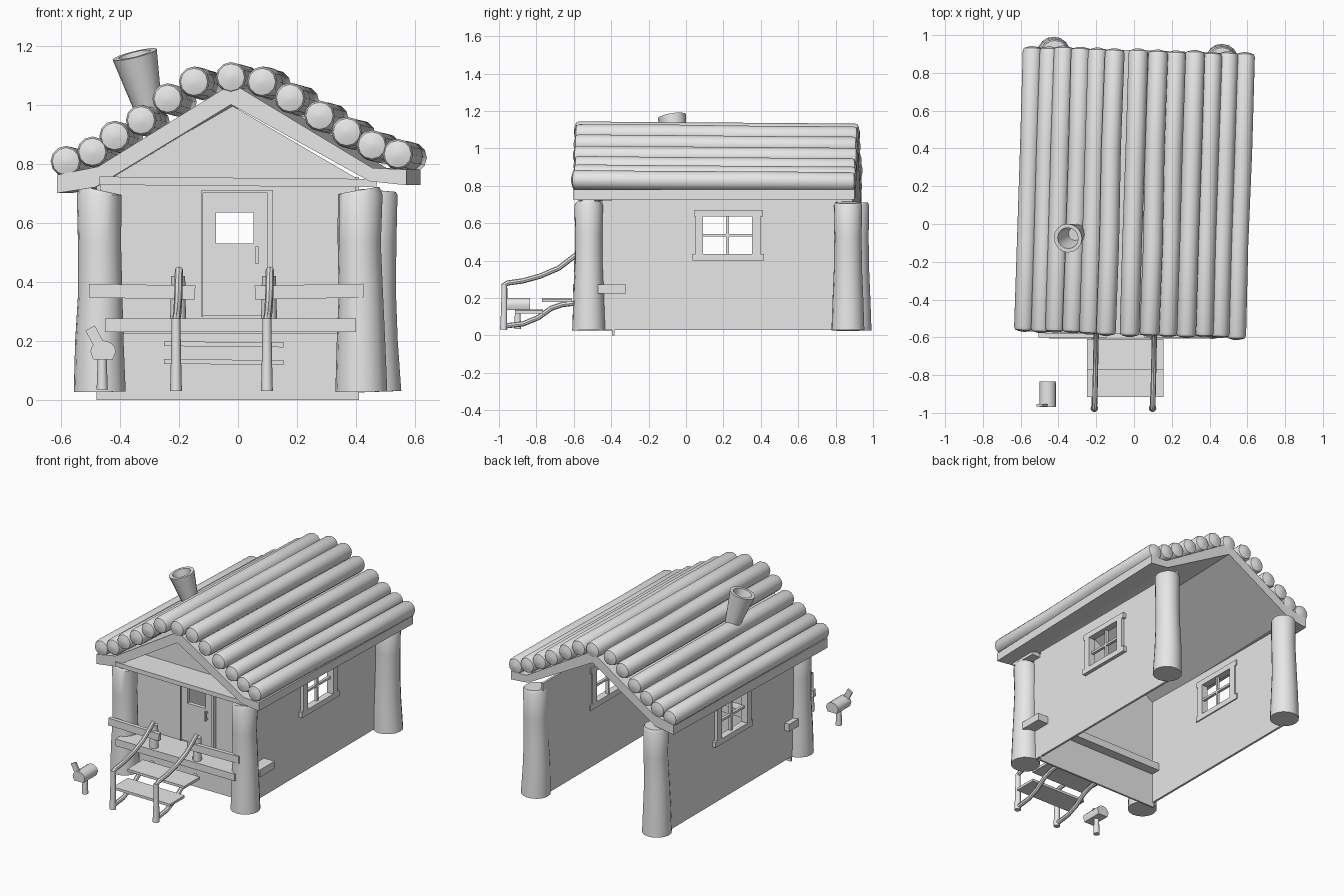
import bpy, bmesh, math, random
from mathutils import Vector, Matrix

random.seed(4)
if "Cube" in bpy.data.objects:
    bpy.data.objects.remove(bpy.data.objects["Cube"], do_unlink=True)

clay = bpy.data.materials.new("plain_grey")
clay.use_nodes = True
clay.diffuse_color = (0.8, 0.8, 0.8, 1)
clay.node_tree.nodes["Principled BSDF"].inputs["Base Color"].default_value = (0.8, 0.8, 0.8, 1)

# The roof and corner posts are turned slightly about the cabin's middle
PIVOT = Vector((0, 0.17, 0))
TURN = Matrix.Translation(PIVOT) @ Matrix.Rotation(math.radians(-1.8), 4, "Z") @ Matrix.Translation(-PIVOT)
STILL = Matrix.Identity(4)


def finish(name, bm, place, smooth=False):
    bmesh.ops.recalc_face_normals(bm, faces=bm.faces)
    bm.transform(place)
    mesh = bpy.data.meshes.new(name)
    bm.to_mesh(mesh)
    bm.free()
    mesh.materials.append(clay)
    obj = bpy.data.objects.new(name, mesh)
    bpy.context.collection.objects.link(obj)
    if smooth:
        bpy.ops.object.select_all(action="DESELECT")
        obj.select_set(True)
        bpy.context.view_layer.objects.active = obj
        bpy.ops.object.shade_smooth_by_angle(angle=math.radians(40))
    return obj


def boxes(name, spans, tilt=0):
    """Join boxes given as (x0, x1, y0, y1, z0, z1); tilt leans them about y."""
    bm = bmesh.new()
    for x0, x1, y0, y1, z0, z1 in spans:
        mid = Matrix.Translation(((x0 + x1) / 2, (y0 + y1) / 2, (z0 + z1) / 2))
        lean = Matrix.Rotation(math.radians(tilt), 4, "Y")
        size = Matrix.Diagonal((x1 - x0, y1 - y0, z1 - z0, 1))
        bmesh.ops.create_cube(bm, size=1, matrix=mid @ lean @ size)
    return finish(name, bm, STILL)


def prism(name, outline, y0, y1, place=STILL, smooth=False):
    """Extrude an x-z outline along y."""
    bm = bmesh.new()
    face = bm.faces.new([bm.verts.new((x, y0, z)) for x, z in outline])
    new = bmesh.ops.extrude_face_region(bm, geom=[face])["geom"]
    verts = [v for v in new if isinstance(v, bmesh.types.BMVert)]
    bmesh.ops.translate(bm, verts=verts, vec=(0, y1 - y0, 0))
    return finish(name, bm, place, smooth)


def loft(name, points, radii, place=STILL, sides=12, axis=None):
    """Skin rings of the given radii along a path and cap both ends."""
    pts = [Vector(p) for p in points]
    bm = bmesh.new()
    rings = []
    for i, (p, r) in enumerate(zip(pts, radii)):
        d = axis or pts[min(i + 1, len(pts) - 1)] - pts[max(i - 1, 0)]
        d = d.normalized()
        u = (Vector((1, 0, 0)) - d * d.x).normalized()
        v = d.cross(u)
        angles = [math.tau * k / sides for k in range(sides)]
        rings.append([bm.verts.new(p + r * (u * math.cos(a) + v * math.sin(a))) for a in angles])
    for a, b in zip(rings, rings[1:]):
        for k in range(sides):
            n = (k + 1) % sides
            bm.faces.new((a[k], a[n], b[n], b[k]))
    bm.faces.new(rings[0])
    bm.faces.new(rings[-1])
    return finish(name, bm, place, True)


# Corner posts, flared at the foot
for name, x, y in (("front_right", -0.445, -0.495), ("front_left", 0.435, -0.507),
                   ("back_right", -0.445, 0.89), ("back_left", 0.44, 0.88)):
    path = [(x + random.uniform(-0.005, 0.005), y, z) for z in (0.027, 0.2, 0.36, 0.53, 0.695, 0.71)]
    loft(f"{name}_post", path, (0.088, 0.082, 0.075, 0.073, 0.076, 0.068), TURN, 16)

# Side walls with window openings, trim and glazing bars
W0, W1, S0, S1 = 0.092, 0.352, 0.435, 0.635
for side, x, s in (("right", -0.473, -1), ("left", 0.403, 1)):
    a, b = x - 0.007, x + 0.007
    boxes(f"{side}_wall", [
        (a, b, -0.45, W0, 0.03, 0.755), (a, b, W1, 0.89, 0.03, 0.755),
        (a, b, W0, W1, 0.03, S0), (a, b, W0, W1, S1, 0.755)])
    a, b = sorted((x - s * 0.015, x + s * 0.03))
    boxes(f"{side}_window_trim", [
        (a, b, W0 - 0.05, W1 + 0.06, S1, S1 + 0.035), (a, b, W0 - 0.057, W1 + 0.065, S0 - 0.035, S0),
        (a, b, W0 - 0.042, W0, S0, S1), (a, b, W1, W1 + 0.045, S0, S1)])
    boxes(f"{side}_window_bars", [
        (x - 0.009, x + 0.009, 0.215, 0.229, S0, S1), (x - 0.009, x + 0.009, W0, W1, 0.528, 0.542)])

# Front wall, open behind the door pane, with its gable
P0, P1, Q0, Q1 = -0.075, 0.053, 0.53, 0.635
FRONT, INNER = -0.395, -0.383
boxes("front_wall", [
    (-0.48, P0, FRONT, INNER, 0, 0.75), (P1, 0.41, FRONT, INNER, 0, 0.75),
    (P0, P1, FRONT, INNER, 0, Q0), (P0, P1, FRONT, INNER, Q1, 0.75)])
prism("front_gable", [(-0.46, 0.74), (0.42, 0.74), (-0.018, 0.995)], FRONT, INNER)

# Door leaf, frame and handle
D0, D1, DZ = -0.118, 0.1, 0.7
boxes("door", [
    (D0, P0, -0.408, FRONT, 0.285, DZ), (P1, D1, -0.408, FRONT, 0.285, DZ),
    (P0, P1, -0.408, FRONT, 0.285, Q0), (P0, P1, -0.408, FRONT, Q1, DZ)])
boxes("door_frame", [
    (D0 - 0.006, D0, -0.416, FRONT, 0.28, DZ + 0.01), (D1, D1 + 0.018, -0.416, FRONT, 0.28, DZ + 0.01),
    (D0, D1, -0.416, FRONT, DZ, DZ + 0.01)])
boxes("door_handle", [
    (0.06, 0.07, -0.43, -0.42, 0.46, 0.52),
    (0.06, 0.07, -0.42, -0.408, 0.465, 0.475), (0.06, 0.07, -0.42, -0.408, 0.505, 0.515)])

# Flat porch ceiling in front of the gable, and the deck below
boxes("porch_ceiling", [(-0.47, 0.47, -0.58, FRONT, 0.724, 0.752)], tilt=0.5)
boxes("porch_deck", [
    (-0.45, 0.4, -0.605, -0.465, 0.23, 0.275), (-0.512, 0.485, -0.47, -0.32, 0.225, 0.273)])

# Porch railings with their short posts
boxes("right_porch_rail", [(-0.505, -0.145, -0.6, -0.575, 0.343, 0.39)], tilt=1)
boxes("left_porch_rail", [(0.057, 0.425, -0.6, -0.575, 0.343, 0.39)], tilt=-1)
for side, x in (("right", -0.203), ("left", 0.105)):
    loft(f"{side}_rail_post", [(x, -0.565, 0.265), (x, -0.565, 0.42)], (0.027, 0.024))

# Roof boards: a bent chevron with flattened eaves
prism("roof_boards", [
    (-0.59, 0.70), (-0.46, 0.72), (0, 1.0), (0.47, 0.74), (0.595, 0.727),
    (0.595, 0.78), (0.48, 0.785), (0.005, 1.072), (-0.45, 0.79), (-0.59, 0.762)], -0.585, 0.92, TURN)

# Roof logs with slightly domed ends, dipping a little toward the back
LOGS = [(-0.56, 0.808), (-0.47, 0.84), (-0.395, 0.893), (-0.305, 0.947), (-0.215, 1.02),
        (-0.125, 1.077), (0, 1.092), (0.105, 1.077), (0.2, 1.022), (0.3, 0.962),
        (0.392, 0.907), (0.477, 0.862), (0.565, 0.832)]
for i, (x, z) in enumerate(LOGS):
    y0, y1 = -0.583 + random.uniform(-0.006, 0.006), 0.918 + random.uniform(-0.005, 0.005)
    stops = [y0 - 0.01, y0, y0 + 0.015, -0.1, 0.4, y1 - 0.015, y1, y1 + 0.01]
    sway = [0, 0, 0, random.uniform(-0.004, 0.004), random.uniform(-0.004, 0.004), 0, 0, 0]
    path = [(x + w, y, z + w / 2 - 0.012 * (y - y0) / (y1 - y0)) for y, w in zip(stops, sway)]
    loft(f"roof_log_{i + 1}", path, (0.012, 0.046, 0.052, 0.052, 0.052, 0.052, 0.046, 0.012), TURN)

# Leaning hollow chimney
lean = Vector((-0.05, -0.03, 0.2))
base = Vector((-0.3, -0.045, 0.97))
top = base + lean
loft("chimney", [base, top, top, base + lean * 0.25], (0.045, 0.077, 0.056, 0.035),
     STILL, 16, lean)

# Steps, slightly uneven
boxes("upper_step", [(-0.25, 0.155, -0.77, -0.61, 0.18, 0.196)], 0.6)
boxes("lower_step", [(-0.25, 0.155, -0.915, -0.765, 0.12, 0.136)], 0.6)

# Bent-branch handrails and step bearers
HAND = [(-0.975, 0.265), (-0.955, 0.28), (-0.87, 0.292), (-0.78, 0.317), (-0.68, 0.36), (-0.575, 0.44)]
BEAR = [(-0.97, 0.05), (-0.87, 0.062), (-0.79, 0.095), (-0.72, 0.145), (-0.66, 0.165), (-0.57, 0.175)]
for side, x in (("right", -0.21), ("left", 0.098)):
    loft(f"{side}_newel", [(x, -0.975, 0.03), (x, -0.972, 0.15), (x, -0.972, 0.275)],
         (0.02, 0.017, 0.015), STILL, 10)
    loft(f"{side}_handrail", [(x + 0.01 * i / 5, y, z) for i, (y, z) in enumerate(HAND)],
         [0.014] * 6, STILL, 8)
    loft(f"{side}_step_bearer", [(x, y, z) for y, z in BEAR], [0.014] * 6, STILL, 8)

# Letter box on its post, with a raised flag
arch = [(-0.457 + 0.043 * math.cos(math.pi * k / 8), 0.163 + 0.038 * math.sin(math.pi * k / 8)) for k in range(9)]
prism("letter_box", arch + [(-0.49, 0.137), (-0.424, 0.137)], -0.97, -0.835, STILL, True)
loft("letter_box_post", [(-0.46, -0.9, 0.035), (-0.46, -0.9, 0.145)], (0.019, 0.015), STILL, 10)
boxes("letter_box_flag", [(-0.503, -0.467, -0.965, -0.952, 0.18, 0.247)], -28)
